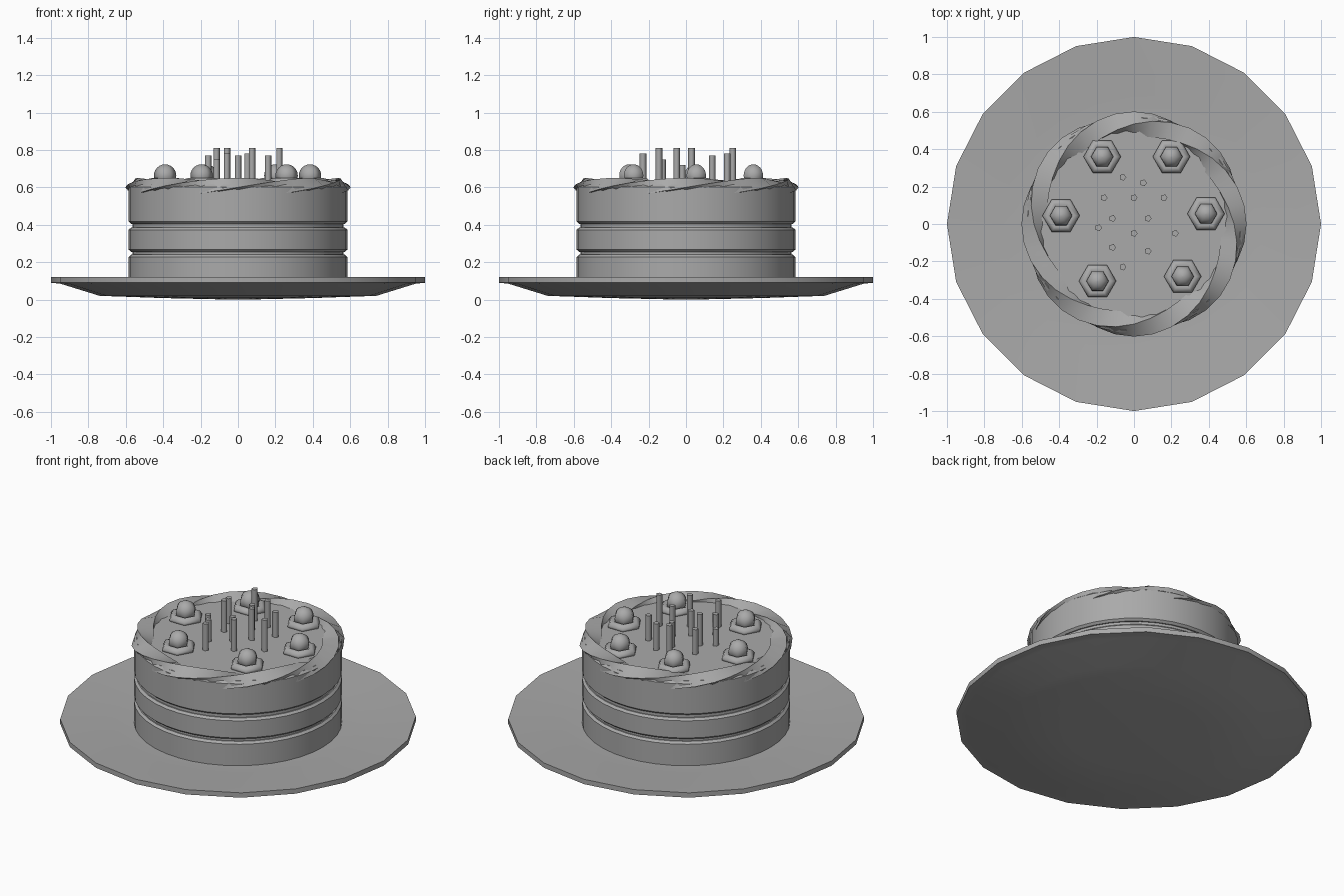
import bpy, bmesh
from math import sin, cos, tau, radians

old = bpy.data.objects.get("Cube")
if old:
    bpy.data.objects.remove(old, do_unlink=True)

grey = bpy.data.materials.new("plain grey")
grey.use_nodes = True
COLOUR = (0.4, 0.4, 0.4, 1)
grey.diffuse_color = COLOUR
grey.node_tree.nodes["Principled BSDF"].inputs["Base Color"].default_value = COLOUR


def skin(name, rings, closed=False, angle=35):
    """Join rings of points into a surface; a closed one loops, an open one is capped."""
    bm = bmesh.new()
    loops = [[bm.verts.new(p) for p in ring] for ring in rings]
    n = len(loops[0])
    pairs = list(zip(loops, loops[1:]))
    if closed:
        pairs.append((loops[-1], loops[0]))
    else:
        bm.faces.new(loops[0])
        bm.faces.new(loops[-1])
    for a, b in pairs:
        for i in range(n):
            j = (i + 1) % n
            bm.faces.new((a[i], a[j], b[j], b[i]))
    bmesh.ops.recalc_face_normals(bm, faces=bm.faces)
    mesh = bpy.data.meshes.new(name)
    bm.to_mesh(mesh)
    bm.free()
    mesh.materials.append(grey)
    obj = bpy.data.objects.new(name, mesh)
    bpy.context.collection.objects.link(obj)
    bpy.ops.object.select_all(action="DESELECT")
    obj.select_set(True)
    bpy.context.view_layer.objects.active = obj
    bpy.ops.object.shade_smooth_by_angle(angle=radians(angle))
    return obj


def lathe(name, profile, sides, at=(0, 0), angle=35):
    """Turn a (radius, height) profile about a vertical axis."""
    rings = [[(at[0] + r * cos(tau * i / sides), at[1] + r * sin(tau * i / sides), z)
              for i in range(sides)] for r, z in profile]
    return skin(name, rings, angle=angle)


# Wide shallow plate
lathe("plate", [(0.05, 0), (0.4, 0.008), (0.74, 0.02), (0.95, 0.085), (1, 0.09),
                (1, 0.12), (0.7, 0.102), (0.6, 0.095), (0.05, 0.095)], 20)

# Three sponge layers with slim filling between them
for name, low, high in (("bottom_layer", 0.08, 0.24), ("middle_layer", 0.255, 0.385),
                        ("top_layer", 0.405, 0.615)):
    lathe(name, [(0.572, low), (0.585, low + 0.012),
                 (0.585, high - 0.012), (0.572, high)], 40)
lathe("filling", [(0.565, 0.1), (0.565, 0.6)], 40)

# Twisted rope of icing round the top edge
SEGMENTS, CORNERS, TURNS = 36, 4, 2
rope = []
for s in range(SEGMENTS):
    phi = tau * s / SEGMENTS
    ring = []
    for c in range(CORNERS):
        a = tau * c / CORNERS + TURNS * phi
        r = 0.535 + 0.067 * cos(a)
        ring.append((r * cos(phi), r * sin(phi), 0.6 + 0.05 * sin(a)))
    rope.append(ring)
skin("icing_rope", rope, closed=True)

# Six cream dollops, each topped with a cherry
SPOTS = [(-0.17, 0.36), (0.2, 0.36), (-0.39, 0.045),
         (0.385, 0.055), (-0.195, -0.305), (0.26, -0.28)]
CHERRY, STEPS = 0.06, 12
ball = [(max(CHERRY * sin(tau * k / (2 * STEPS)), 0.002),
         0.663 - CHERRY * cos(tau * k / (2 * STEPS))) for k in range(STEPS + 1)]
cream = [(0.085, 0.605), (0.1, 0.618), (0.1, 0.628), (0.088, 0.645), (0.07, 0.65), (0.05, 0.64)]
for i, spot in enumerate(SPOTS, 1):
    lathe(f"cream_dollop_{i}", cream, 6, spot, 65)
    lathe(f"cherry_{i}", ball, 6, spot, 65)

# Thin candles of uneven height: x, y, top
CANDLES = [(-0.06, 0.25, 0.81), (0.05, 0.22, 0.78), (-0.16, 0.14, 0.77), (0, 0.14, 0.77),
           (0.16, 0.14, 0.77), (-0.115, 0.03, 0.81), (0.075, 0.03, 0.81),
           (-0.19, -0.02, 0.72), (0, -0.05, 0.77), (0.22, -0.05, 0.81),
           (-0.115, -0.125, 0.75), (0.075, -0.145, 0.81), (-0.06, -0.23, 0.78)]
for i, (x, y, top) in enumerate(CANDLES, 1):
    lathe(f"candle_{i}", [(0.019, 0.6), (0.019, top)], 5, (x, y), 75)
